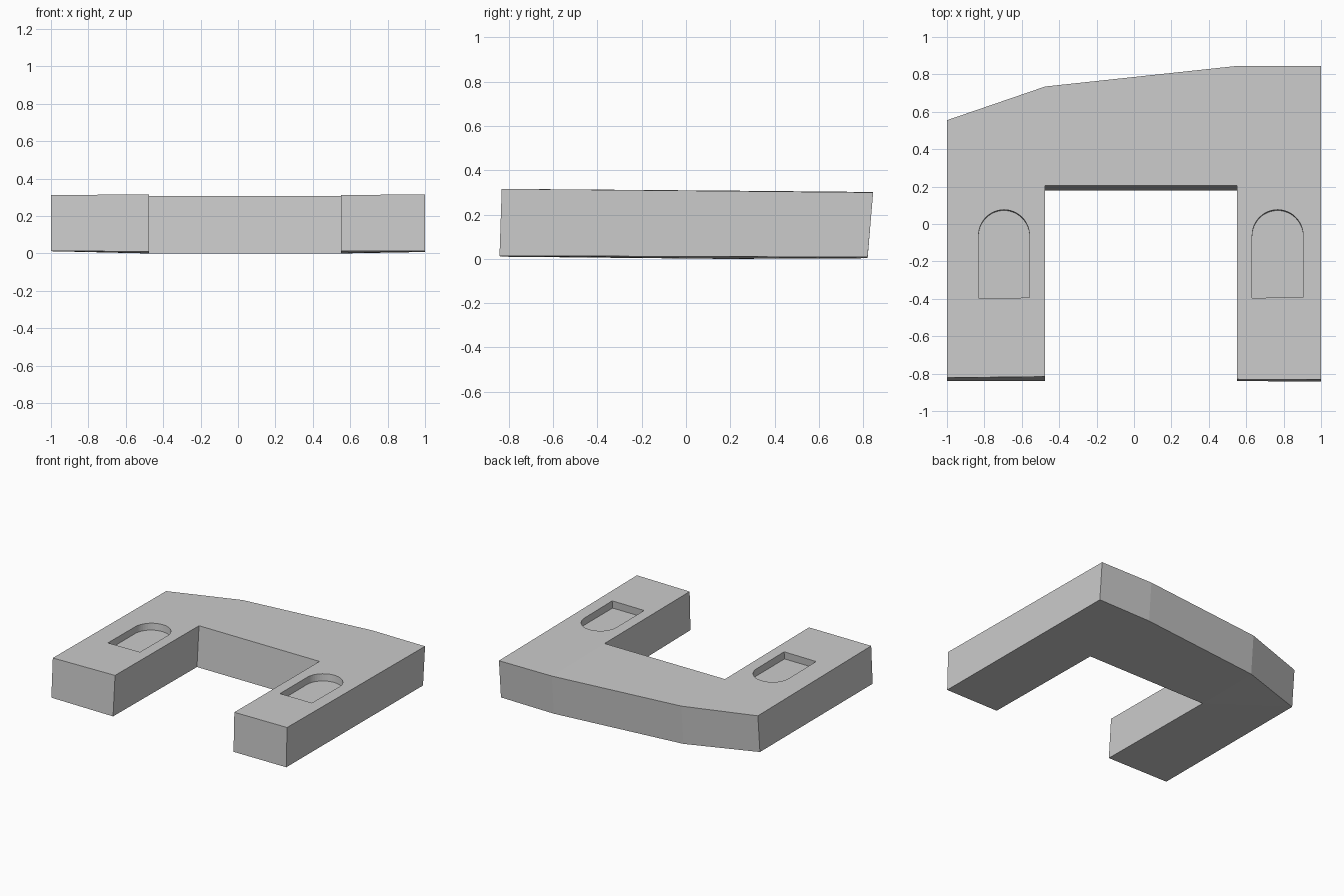
import bpy, bmesh, math

if "Cube" in bpy.data.objects:
    bpy.data.objects.remove(bpy.data.objects["Cube"])


def make_object(name, bm):
    bmesh.ops.recalc_face_normals(bm, faces=bm.faces)
    mesh = bpy.data.meshes.new(name)
    bm.to_mesh(mesh)
    bm.free()
    obj = bpy.data.objects.new(name, mesh)
    bpy.context.collection.objects.link(obj)
    return obj


def loft(name, lower, upper, patches):
    """Solid between two matching outlines, capped by the given patches."""
    bm = bmesh.new()
    lo = [bm.verts.new(p) for p in lower]
    up = [bm.verts.new(p) for p in upper]
    n = len(lo)
    for i in range(n):
        j = (i + 1) % n
        bm.faces.new((lo[i], lo[j], up[j], up[i]))
    for patch in patches:
        bm.faces.new([up[i] for i in patch])
        bm.faces.new([lo[i] for i in reversed(patch)])
    bmesh.ops.triangulate(bm, faces=[f for f in bm.faces if len(f.verts) > 4])
    return make_object(name, bm)


# U-shaped slab: x, lower y, lower z, upper y, upper z; walls lean slightly back
corners = [
    (-1.0, -.84, .014, -.822, .312), (-.475, -.84, .01, -.816, .316),
    (-.475, .18, 0, .205, .308), (.55, .18, 0, .205, .308),
    (.55, -.84, .012, -.83, .312), (1.0, -.842, .014, -.832, .316),
    (1.0, .82, .008, .845, .30), (.55, .82, .003, .845, .302),
    (-.475, .71, .003, .735, .303), (-1.0, .53, .012, .555, .30),
]
slab = loft("u_shaped_slab",
            [(x, y, z) for x, y, z, _, _ in corners],
            [(x, y, z) for x, _, _, y, z in corners],
            [(0, 1, 2, 8, 9), (2, 3, 7, 8), (3, 4, 5, 6, 7)])


# Arched recess cutters, one in each leg
def arch_outline(cx, z, lean):
    r, base, spring = .136, -.395, -.06
    pts = [(cx - r, base), (cx + r, base)]
    pts += [(cx + r * math.cos(a), spring + r * math.sin(a))
            for a in (math.pi * i / 24 for i in range(25))]
    return [(x, y + lean, z) for x, y in pts]


for side, cx in (("left", -.695), ("right", .768)):
    lower = arch_outline(cx, .255, -.004)
    cutter = loft(side + "_recess_cutter", lower, arch_outline(cx, .40, .008),
                  [tuple(range(len(lower)))])
    cutter.hide_render = True
    cutter.hide_viewport = True
    mod = slab.modifiers.new(side + "_recess", 'BOOLEAN')
    mod.operation = 'DIFFERENCE'
    mod.solver = 'EXACT'
    mod.object = cutter
